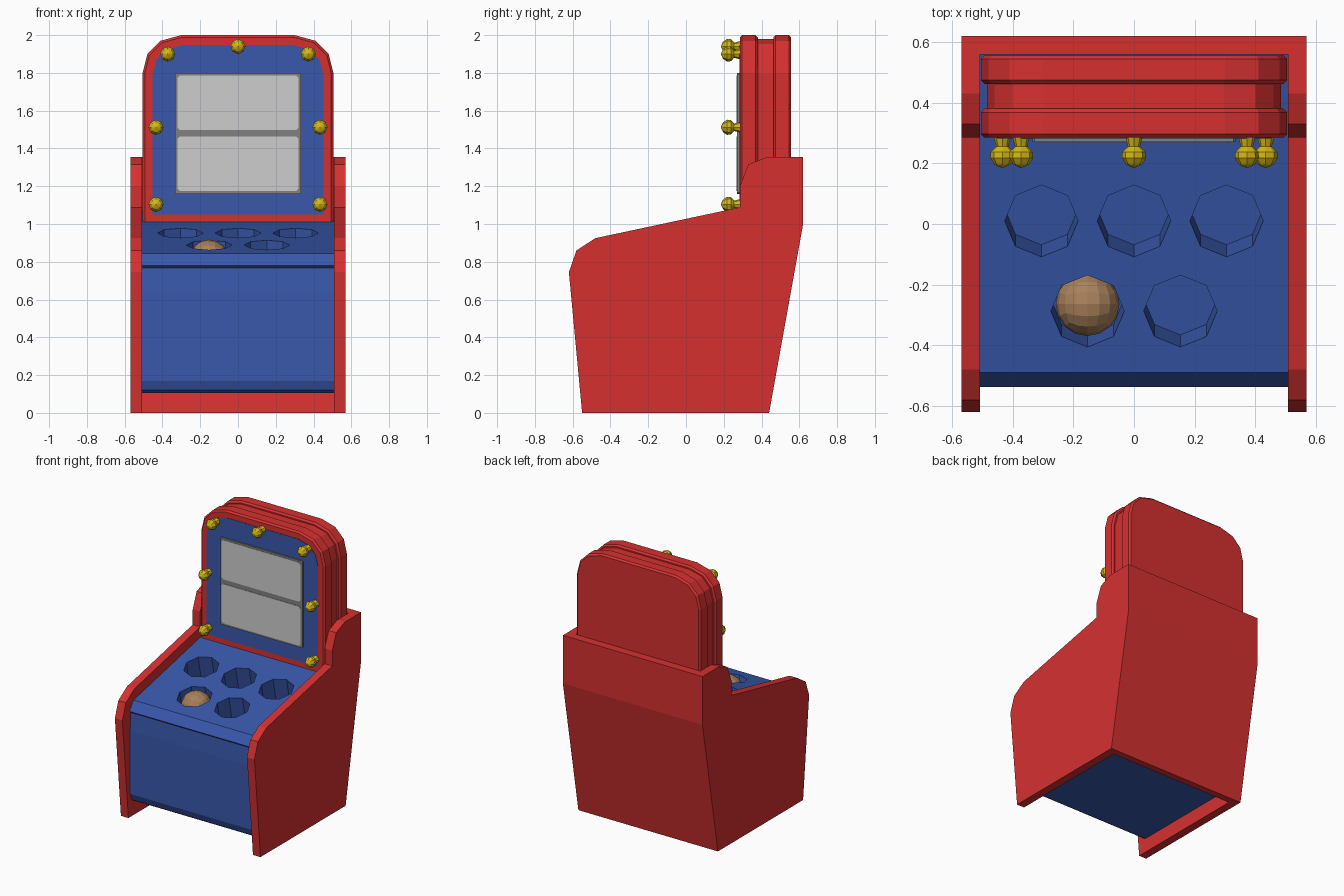
import bpy, bmesh, math
from mathutils import Vector, Matrix

if "Cube" in bpy.data.objects:
    bpy.data.objects.remove(bpy.data.objects["Cube"])


def material(name, r, g, b):
    m = bpy.data.materials.new(name)
    m.diffuse_color = (r, g, b, 1)
    m.use_nodes = True
    m.node_tree.nodes["Principled BSDF"].inputs["Base Color"].default_value = m.diffuse_color
    return m


RED = material("red", 0.67, 0.03, 0.03)
BLUE = material("blue", 0.04, 0.098, 0.41)
GREY = material("frame grey", 0.22, 0.22, 0.22)
LIGHT = material("screen grey", 0.61, 0.61, 0.61)
YELLOW = material("bulb yellow", 0.65, 0.47, 0.008)
BROWN = material("mole brown", 0.39, 0.22, 0.105)


def finish(name, bm, mat):
    bmesh.ops.recalc_face_normals(bm, faces=bm.faces)
    me = bpy.data.meshes.new(name)
    bm.to_mesh(me)
    bm.free()
    me.materials.append(mat)
    ob = bpy.data.objects.new(name, me)
    bpy.context.collection.objects.link(ob)
    return ob


def prism(name, pts, axis, a, b, mat):
    """Extrude a 2D outline along x (points are y,z) or along y (points are x,z)."""
    bm = bmesh.new()
    place = (lambda p, t: (t, p[0], p[1])) if axis == 'x' else (lambda p, t: (p[0], t, p[1]))
    lo = [bm.verts.new(place(p, a)) for p in pts]
    hi = [bm.verts.new(place(p, b)) for p in pts]
    bm.faces.new(lo)
    bm.faces.new(hi)
    n = len(pts)
    for i in range(n):
        j = (i + 1) % n
        bm.faces.new((lo[i], lo[j], hi[j], hi[i]))
    return finish(name, bm, mat)


def mirrored(half):
    """Close a right-hand outline with its mirror image."""
    return half + [(-x, z) for x, z in reversed(half) if x > 0]


# Side panels
side = [(-0.55, 0), (-0.62, 0.745), (-0.58, 0.86), (-0.48, 0.925), (0.285, 1.088),
        (0.285, 1.2), (0.33, 1.315), (0.43, 1.355), (0.62, 1.355), (0.62, 1.0), (0.44, 0)]
prism("side_panel_right", side, 'x', 0.507, 0.568, RED)
prism("side_panel_left", side, 'x', -0.568, -0.507, RED)

# Back panel
prism("back_panel", [(0.44, 0), (0.62, 1.0), (0.62, 1.355), (0.558, 1.355), (0.558, 1.0), (0.39, 0)],
      'x', -0.507, 0.507, RED)

# Blue cabinet body with sloped play deck
body = prism("cabinet_body",
             [(-0.49, 0.845), (-0.538, 0.78), (-0.522, 0.766), (-0.53, 0.635), (-0.53, 0.17),
              (-0.51, 0.12), (-0.487, 0.105), (0.41, 0.105), (0.56, 1.0), (0.56, 1.07),
              (0.285, 1.011)], 'x', -0.507, 0.507, BLUE)

# Octagonal holes cut square to the deck
TILT = math.atan2(1.011 - 0.845, 0.285 + 0.49)


def deck_z(y):
    return 0.845 + (y + 0.49) * math.tan(TILT)


DEPTH = 0.19
bm = bmesh.new()
for x, y in [(-0.305, 0.01), (0, 0.01), (0.305, 0.01), (-0.153, -0.287), (0.153, -0.287)]:
    m = Matrix.Translation((x, y, deck_z(y))) @ Matrix.Rotation(TILT, 4, 'X')
    bmesh.ops.create_cone(bm, cap_ends=True, segments=8, radius1=0.121, radius2=0.121,
                          depth=2 * DEPTH, matrix=m)
cutter = finish("hole_cutter", bm, BLUE)
cutter.hide_render = True
cutter.hide_set(True)
mod = body.modifiers.new("holes", 'BOOLEAN')
mod.operation = 'DIFFERENCE'
mod.solver = 'EXACT'
mod.object = cutter

# Faceted mole head in the front left hole
bm = bmesh.new()
bmesh.ops.create_cube(bm, size=2)
bmesh.ops.subdivide_edges(bm, edges=bm.edges[:], cuts=3, use_grid_fill=True)
for v in bm.verts:
    v.co = Vector([math.tan(c * math.pi / 4) for c in v.co]).normalized() * 0.105
    v.co += Vector((-0.153, -0.264, 0.812))
finish("mole_head", bm, BROWN)

# Upright sign: two bevelled slabs around a narrower core
slab = mirrored([(0.505, 0.98), (0.505, 1.80), (0.48, 1.90), (0.41, 1.97), (0.30, 2.0)])
for name, a, b in [("sign_front_slab", 0.285, 0.38), ("sign_back_slab", 0.462, 0.556)]:
    ob = prism(name, slab, 'y', a, b, RED)
    bev = ob.modifiers.new("bevel", 'BEVEL')
    bev.width = 0.012
    bev.segments = 1
    bev.limit_method = 'ANGLE'
    bev.angle_limit = math.radians(60)
core = mirrored([(0.484, 0.98), (0.484, 1.795), (0.46, 1.885), (0.40, 1.952), (0.296, 1.979)])
prism("sign_core", core, 'y', 0.37, 0.47, RED)

# Blue sign face
face = mirrored([(0.452, 1.05), (0.452, 1.79), (0.432, 1.87), (0.378, 1.925), (0.29, 1.948)])
prism("sign_face", face, 'y', 0.282, 0.29, BLUE)


# Score screen: grey frame with two light panels
def chamfered(w, z0, z1, c):
    return mirrored([(w - c, z0), (w, z0 + c), (w, z1 - c), (w - c, z1)])


prism("screen_frame", chamfered(0.334, 1.16, 1.80, 0.006), 'y', 0.271, 0.285, GREY)
for name, z0, z1 in [("screen_upper", 1.497, 1.786), ("screen_lower", 1.174, 1.463)]:
    prism(name, chamfered(0.32, z0, z1, 0.012), 'y', 0.268, 0.275, LIGHT)

# Light bulbs turned around the y axis
BULB = [(0.286, 0.028), (0.255, 0.02), (0.238, 0.038), (0.218, 0.04), (0.196, 0.026)]


def bulb(name, x, z, sides=8):
    bm = bmesh.new()
    rings = [[bm.verts.new((x + r * math.cos(2 * math.pi * i / sides), y,
                            z + r * math.sin(2 * math.pi * i / sides)))
              for i in range(sides)] for y, r in BULB]
    for p, q in zip(rings, rings[1:]):
        for i in range(sides):
            j = (i + 1) % sides
            bm.faces.new((p[i], p[j], q[j], q[i]))
    bm.faces.new(rings[0])
    tip = bm.verts.new((x, 0.184, z))
    for i in range(sides):
        bm.faces.new((rings[-1][i], rings[-1][(i + 1) % sides], tip))
    finish(name, bm, YELLOW)


bulb("bulb_top", 0, 1.94)
for i, (x, z) in enumerate([(0.372, 1.90), (0.434, 1.512), (0.434, 1.104)]):
    bulb(f"bulb_right_{i + 1}", x, z)
    bulb(f"bulb_left_{i + 1}", -x, z)
